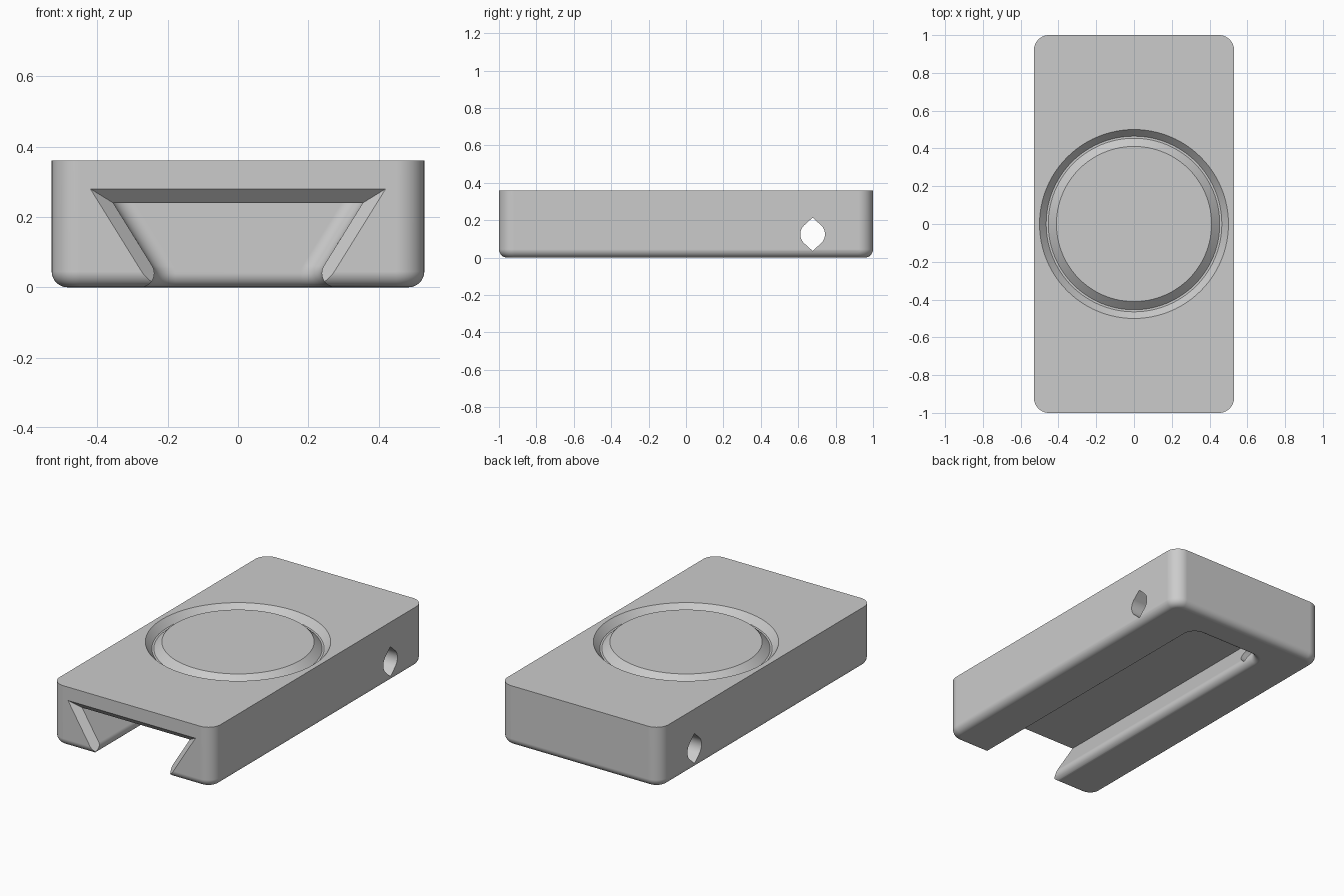
import bpy, bmesh
from math import sin, cos, tan, atan, pi, sqrt, radians

if "Cube" in bpy.data.objects:
    bpy.data.objects.remove(bpy.data.objects["Cube"], do_unlink=True)

HEIGHT = 0.36
SLOPE = 0.62        # sideways run of the slot walls per unit of height
SLOT_TOP = 0.24
SLOT_HALF = 0.355
SLOT_END = 0.80
LIP = 0.04          # rounding of the slot mouth


def loft(name, rings, closed=False):
    """Skin rings of equal length; cap the ends unless the loft is closed."""
    bm = bmesh.new()
    loops = [[bm.verts.new(p) for p in ring] for ring in rings]
    n = len(rings[0])
    pairs = list(zip(loops, loops[1:]))
    if closed:
        pairs.append((loops[-1], loops[0]))
    else:
        bm.faces.new(loops[0])
        bm.faces.new(loops[-1])
    for a, b in pairs:
        for i in range(n):
            j = (i + 1) % n
            bm.faces.new((a[i], a[j], b[j], b[i]))
    bmesh.ops.recalc_face_normals(bm, faces=bm.faces)
    mesh = bpy.data.meshes.new(name)
    bm.to_mesh(mesh)
    bm.free()
    obj = bpy.data.objects.new(name, mesh)
    bpy.context.collection.objects.link(obj)
    return obj


def arc(cx, cy, r, start, steps=10):
    angles = [start + pi / 2 * i / steps for i in range(steps + 1)]
    return [(cx + r * cos(a), cy + r * sin(a)) for a in angles]


def rounded_plan(hx, hy, r, z):
    pts = []
    for k, (sx, sy) in enumerate([(1, 1), (-1, 1), (-1, -1), (1, -1)]):
        pts += arc(sx * (hx - r), sy * (hy - r), r, k * pi / 2)
    return [(x, y, z) for x, y in pts]


# Body: rounded block with a filleted bottom edge and a crisp top edge
rings = []
fillet, corner = 0.045, 0.08
for i in range(9):
    a = pi / 2 * i / 8
    inset = fillet * (1 - sin(a))
    rings.append(rounded_plan(0.53 - inset, 1 - inset, corner - inset,
                              fillet * (1 - cos(a))))
rings.append(rounded_plan(0.53, 1, corner, HEIGHT))
body = loft("mount_body", rings)


# Dovetail slot: undercut walls, round closed end and a rounded mouth
def slot_ring(z):
    wall_angle = atan(1 / SLOPE)
    foot = SLOT_HALF - SLOPE * SLOT_TOP
    h = max(z, 0)
    if h < LIP * (1 + cos(wall_angle)):
        hx = foot + LIP / tan(wall_angle / 2) - sqrt(LIP**2 - (h - LIP)**2)
    else:
        hx = foot + SLOPE * h
    flare = LIP - sqrt(LIP**2 - (LIP - h)**2) if h < LIP else 0
    r, end = 0.06 + flare, SLOT_END + flare
    plan = [(-hx, -1.2), (hx, -1.2)]
    plan += arc(hx - r, end - r, r, 0) + arc(r - hx, end - r, r, pi / 2)
    return [(x, y, z) for x, y in plan]


lip_top = LIP * (1 + cos(atan(1 / SLOPE)))
levels = [-0.05] + [lip_top * (i / 12) ** 1.5 for i in range(13)] + [SLOT_TOP]
slot_cutter = loft("slot_cutter", [slot_ring(z) for z in levels])


# Flared entry of the slot at the front
def flare_ring(t):
    top, hx = SLOT_TOP + 0.04 * t, SLOT_HALF + 0.065 * t
    low = hx - SLOPE * (top + 0.06)
    y = -0.96 - 0.04 * t
    return [(-low, y, -0.06), (low, y, -0.06), (hx, y, top), (-hx, y, top)]


flare_cutter = loft("flare_cutter", [flare_ring(-0.25), flare_ring(2)])

# Cross pin hole: round with pointed top and bottom
hole = []
for side in (0, pi):
    hole += [(0.066 * cos(side + a), 0.066 * sin(side + a))
             for a in [radians(-46 + 92 * i / 16) for i in range(17)]]
    hole.append((0, 0.089 * cos(side)))
hole_cutter = loft("hole_cutter",
                   [[(x, 0.677 + y, 0.125 + z) for y, z in hole] for x in (-0.7, 0.7)])

# Ring groove in the top face
profile = [(0.40, 0.37), (0.454, 0.32), (0.465, 0.32), (0.509, 0.37)]
steps = 96
groove_cutter = loft("groove_cutter",
                     [[(r * cos(2 * pi * i / steps), r * sin(2 * pi * i / steps), z)
                       for r, z in profile] for i in range(steps)], closed=True)

# Cut everything out of the body
bpy.ops.object.select_all(action='DESELECT')
bpy.context.view_layer.objects.active = body
body.select_set(True)
for cutter in (slot_cutter, flare_cutter, hole_cutter, groove_cutter):
    cutter.hide_render = True
    mod = body.modifiers.new(cutter.name, 'BOOLEAN')
    mod.operation, mod.solver, mod.object = 'DIFFERENCE', 'EXACT', cutter
    bpy.ops.object.modifier_apply(modifier=mod.name)
    bpy.data.objects.remove(cutter, do_unlink=True)

# Plain grey finish with smooth fillets and sharp edges
grey = bpy.data.materials.new("plain_grey")
grey.use_nodes = True
colour = (0.6, 0.6, 0.6, 1)
grey.diffuse_color = colour
grey.node_tree.nodes["Principled BSDF"].inputs["Base Color"].default_value = colour
body.data.materials.clear()
body.data.materials.append(grey)
for face in body.data.polygons:
    face.material_index = 0
bpy.ops.object.shade_smooth_by_angle(angle=radians(30))
weighted = body.modifiers.new("weighted_normals", 'WEIGHTED_NORMAL')
weighted.keep_sharp = True
